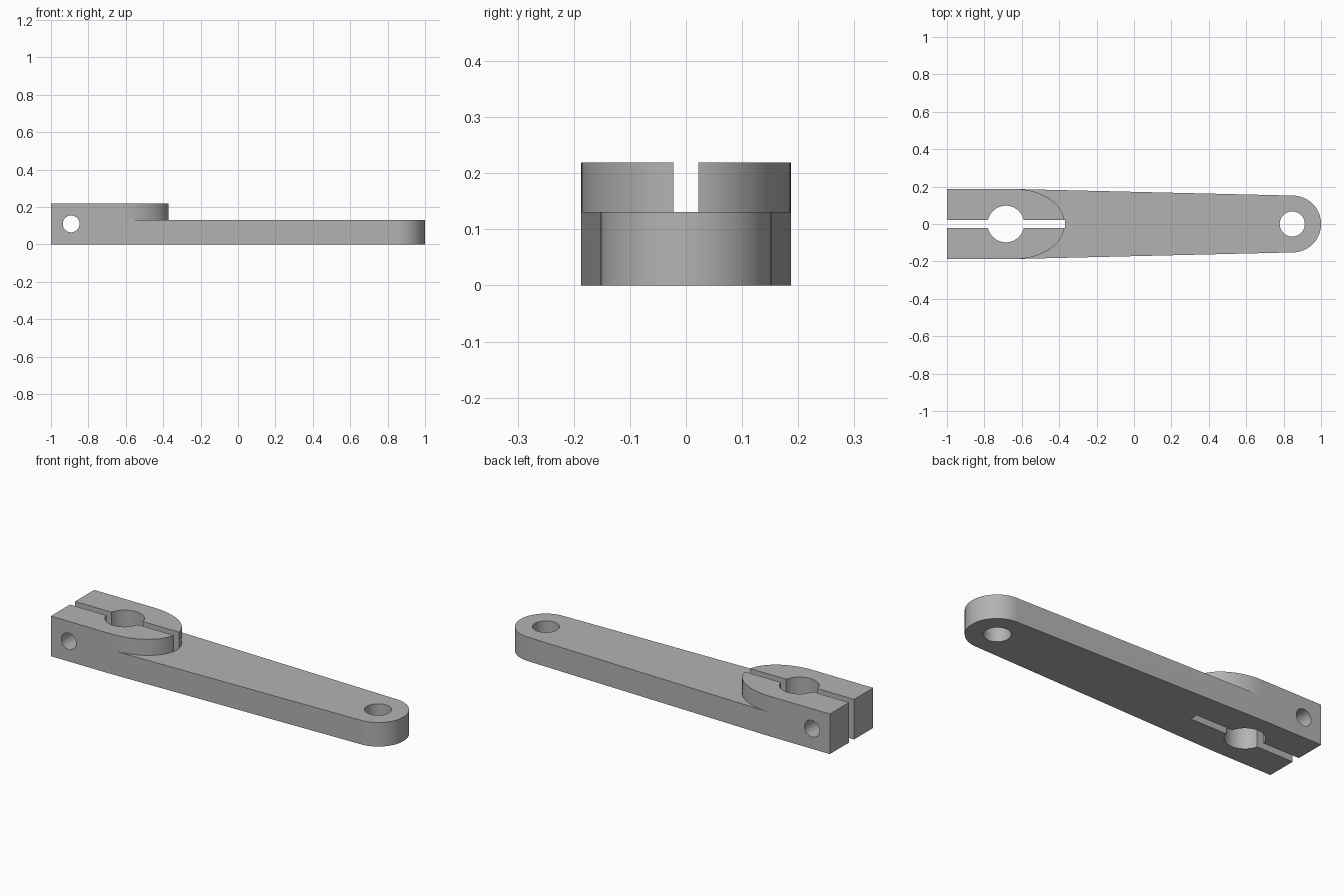
import bpy, bmesh
from math import sin, cos, pi, radians

cube = bpy.data.objects.get("Cube")
if cube:
    bpy.data.objects.remove(cube)

HALF = 0.187          # half width of the clamp
ARM_TOP, CLAMP_TOP = 0.131, 0.219
BORE_X, TAPER_X, TIP_X = -0.685, -0.635, -0.37
END_X, END_R = 0.848, 0.152

steel = bpy.data.materials.new("grey_steel")
steel.use_nodes = True
grey = (0.45, 0.45, 0.45, 1)
steel.diffuse_color = grey
steel.node_tree.nodes["Principled BSDF"].inputs["Base Color"].default_value = grey


def arc(cx, rx, ry, start, end, steps):
    """Points along an elliptical arc centred on y = 0."""
    angles = [start + (end - start) * i / steps for i in range(steps + 1)]
    return [(cx + rx * cos(a), ry * sin(a)) for a in angles]


def prism(name, outline, z0, z1):
    """Extrude a flat outline upwards."""
    bm = bmesh.new()
    face = bm.faces.new([bm.verts.new((x, y, z0)) for x, y in outline])
    up = bmesh.ops.extrude_face_region(bm, geom=[face])["geom"]
    for v in up:
        if isinstance(v, bmesh.types.BMVert):
            v.co.z = z1
    bmesh.ops.recalc_face_normals(bm, faces=bm.faces)
    mesh = bpy.data.meshes.new(name)
    bm.to_mesh(mesh)
    bm.free()
    mesh.materials.append(steel)
    obj = bpy.data.objects.new(name, mesh)
    bpy.context.collection.objects.link(obj)
    return obj


def combine(target, tool, operation):
    """Apply a boolean and drop the tool."""
    tool.hide_render = True
    bpy.context.view_layer.objects.active = target
    mod = target.modifiers.new("boolean", "BOOLEAN")
    mod.operation, mod.solver, mod.object = operation, "EXACT", tool
    bpy.ops.object.modifier_apply(modifier=mod.name)
    bpy.data.objects.remove(tool)


def round_cutter(name, x, radius):
    return prism(name, arc(x, radius, radius, 0, 2 * pi, 64)[:-1], -0.1, 0.4)


# Tapered arm with a round end
square_end = [(TAPER_X, HALF), (-1, HALF), (-1, -HALF), (TAPER_X, -HALF)]
lever = prism("crank_arm", square_end + arc(END_X, END_R, END_R, -pi / 2, pi / 2, 48), 0, ARM_TOP)

# Raised clamp with an elliptical nose
nose = arc(TAPER_X, TIP_X - TAPER_X, HALF, -pi / 2, pi / 2, 64)
boss = prism("clamp_boss", square_end[1:3] + nose, ARM_TOP, CLAMP_TOP)
combine(lever, boss, "UNION")

# Shaft bore, pivot hole and clamp slot
combine(lever, round_cutter("bore_cutter", BORE_X, 0.098), "DIFFERENCE")
combine(lever, round_cutter("pivot_cutter", END_X - 0.002, 0.067), "DIFFERENCE")
slot = [(-1.1, -0.0225), (TIP_X, -0.0225), (TIP_X, 0.0225), (-1.1, 0.0225)]
combine(lever, prism("slot_cutter", slot, -0.1, 0.4), "DIFFERENCE")

# Cross hole for the clamp bolt
bolt = prism("bolt_cutter", arc(0, 0.045, 0.045, 0, 2 * pi, 48)[:-1], -0.4, 0.4)
bolt.rotation_euler.x = pi / 2
bolt.location = (-0.892, 0, 0.11)
bpy.context.view_layer.update()
combine(lever, bolt, "DIFFERENCE")

# Merge leftover flat splits and smooth the round walls
bm = bmesh.new()
bm.from_mesh(lever.data)
bmesh.ops.remove_doubles(bm, verts=bm.verts, dist=1e-5)
bmesh.ops.dissolve_limit(bm, angle_limit=radians(0.1), verts=bm.verts, edges=bm.edges)
bm.to_mesh(lever.data)
bm.free()
bpy.ops.object.select_all(action="DESELECT")
lever.select_set(True)
bpy.context.view_layer.objects.active = lever
bpy.ops.object.shade_smooth_by_angle(angle=radians(30))
